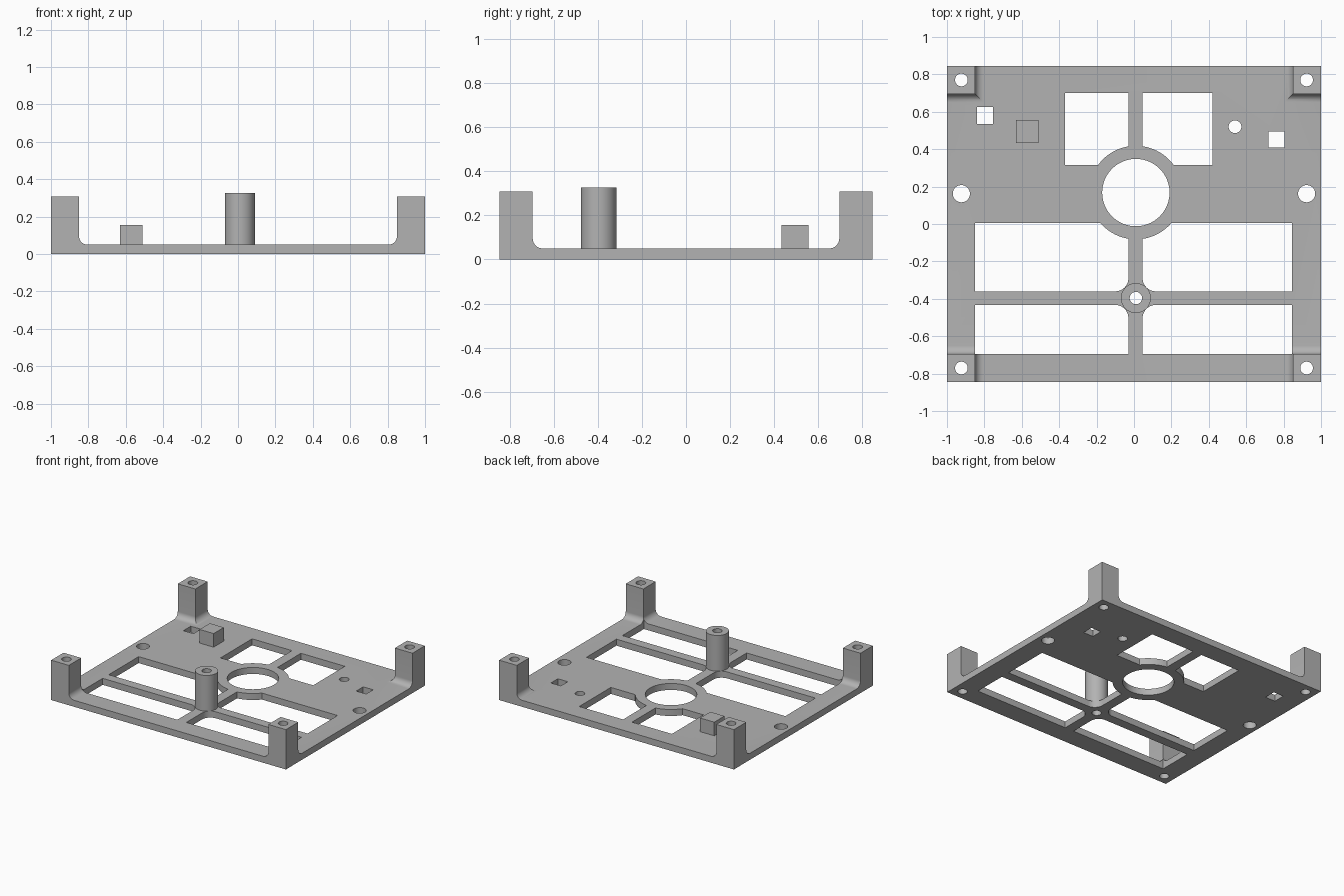
import bpy, bmesh, math

cube = bpy.data.objects.get("Cube")
if cube:
    bpy.data.objects.remove(cube, do_unlink=True)

grey = bpy.data.materials.new("plain grey")
grey.use_nodes = True
COLOUR = (0.45, 0.45, 0.45, 1)
grey.diffuse_color = COLOUR
grey.node_tree.nodes["Principled BSDF"].inputs["Base Color"].default_value = COLOUR

T = 0.05          # plate thickness
HX, HY = 1.0, 0.845
POST, POST_TOP, FILLET = 0.15, 0.307, 0.045
HUB = (0.01, -0.396)
RING = (0.01, 0.168)


def loft(name, rings):
    """Solid skinned through rings of matching 3D points."""
    bm = bmesh.new()
    loops = [[bm.verts.new(p) for p in ring] for ring in rings]
    n = len(loops[0])
    bm.faces.new(loops[0])
    bm.faces.new(loops[-1])
    for a, b in zip(loops, loops[1:]):
        for i in range(n):
            j = (i + 1) % n
            bm.faces.new((a[i], a[j], b[j], b[i]))
    bmesh.ops.recalc_face_normals(bm, faces=bm.faces)
    mesh = bpy.data.meshes.new(name)
    bm.to_mesh(mesh)
    bm.free()
    mesh.materials.append(grey)
    obj = bpy.data.objects.new(name, mesh)
    bpy.context.collection.objects.link(obj)
    return obj


def prism(name, outline, z0, z1):
    return loft(name, [[(x, y, z) for x, y in outline] for z in (z0, z1)])


def rect(x0, x1, y0, y1):
    return [(x0, y0), (x1, y0), (x1, y1), (x0, y1)]


def circle(centre, r, n=48):
    return [(centre[0] + r * math.cos(math.tau * i / n),
             centre[1] + r * math.sin(math.tau * i / n)) for i in range(n)]


def combine(target, tool, operation="DIFFERENCE"):
    mod = target.modifiers.new("combine", "BOOLEAN")
    mod.operation, mod.solver, mod.object = operation, "EXACT", tool
    bpy.context.view_layer.objects.active = target
    bpy.ops.object.modifier_apply(modifier=mod.name)
    bpy.data.objects.remove(tool, do_unlink=True)


def cut(target, outline):
    combine(target, prism("cutter", outline, -0.2, 0.6))


def cut_around_ring(target, outline):
    """Cut a window but leave the round rim of the central opening."""
    window = prism("cutter", outline, -0.2, 0.6)
    combine(window, prism("rim", circle(RING, 0.25, 96), -0.3, 0.7))
    combine(target, window)


def hub_window(hx, hy, ox, oy, r=0.07):
    """Rectangle from hub corner to outer corner, rounded at the hub."""
    sx, sy = (1 if ox > hx else -1), (1 if oy > hy else -1)
    arc = [(hx + sx * r * (1 - math.sin(t)), hy + sy * r * (1 - math.cos(t)))
           for t in (math.pi / 2 * i / 10 for i in range(11))]
    return arc + [(hx, oy), (ox, oy), (ox, hy)]


# Base plate
frame = prism("base_frame", rect(-HX, HX, -HY, HY), 0, T)

# Corner posts with flared feet
levels = [(POST + FILLET, T / 2)]
for i in range(11):
    t = math.pi / 2 * i / 10
    levels.append((POST + FILLET * (1 - math.sin(t)), T + FILLET * (1 - math.cos(t))))
levels.append((POST, POST_TOP))
for sx in (-1, 1):
    for sy in (-1, 1):
        post = loft("post", [[(sx * x, sy * y, z) for x, y in rect(HX - s, HX, HY - s, HY)]
                             for s, z in levels])
        combine(frame, post, "UNION")

# Four front windows around the hub, two back windows
for hx, ox in ((-0.03, -0.85), (0.046, 0.845)):
    for hy, oy in ((-0.36, 0.005), (-0.433, -0.695)):
        cut_around_ring(frame, hub_window(hx, hy, ox, oy))
for x0, x1 in ((-0.37, -0.03), (0.046, 0.42)):
    cut_around_ring(frame, rect(x0, x1, 0.315, 0.70))

# Round openings
cut(frame, circle(RING, 0.18, 96))
cut(frame, circle(HUB, 0.033))
cut(frame, circle((0.54, 0.52), 0.034))
for sx in (-1, 1):
    cut(frame, circle((sx * 0.923, 0.162), 0.046))
    for sy in (-1, 1):
        cut(frame, circle((sx * 0.923, sy * 0.77), 0.034))

# Square slots
cut(frame, rect(-0.84, -0.755, 0.535, 0.625))
cut(frame, rect(0.72, 0.805, 0.41, 0.495))

# Hollow hub column and small locating block
column = prism("hub_column", circle(HUB, 0.08, 64), T, 0.325)
cut(column, circle(HUB, 0.033))
block = prism("locating_block", rect(-0.63, -0.51, 0.432, 0.556), T, 0.155)

# Smooth the curved walls, keep the edges crisp
for obj in (frame, column):
    bpy.ops.object.select_all(action="DESELECT")
    obj.select_set(True)
    bpy.context.view_layer.objects.active = obj
    bpy.ops.object.shade_smooth_by_angle(angle=math.radians(30))
